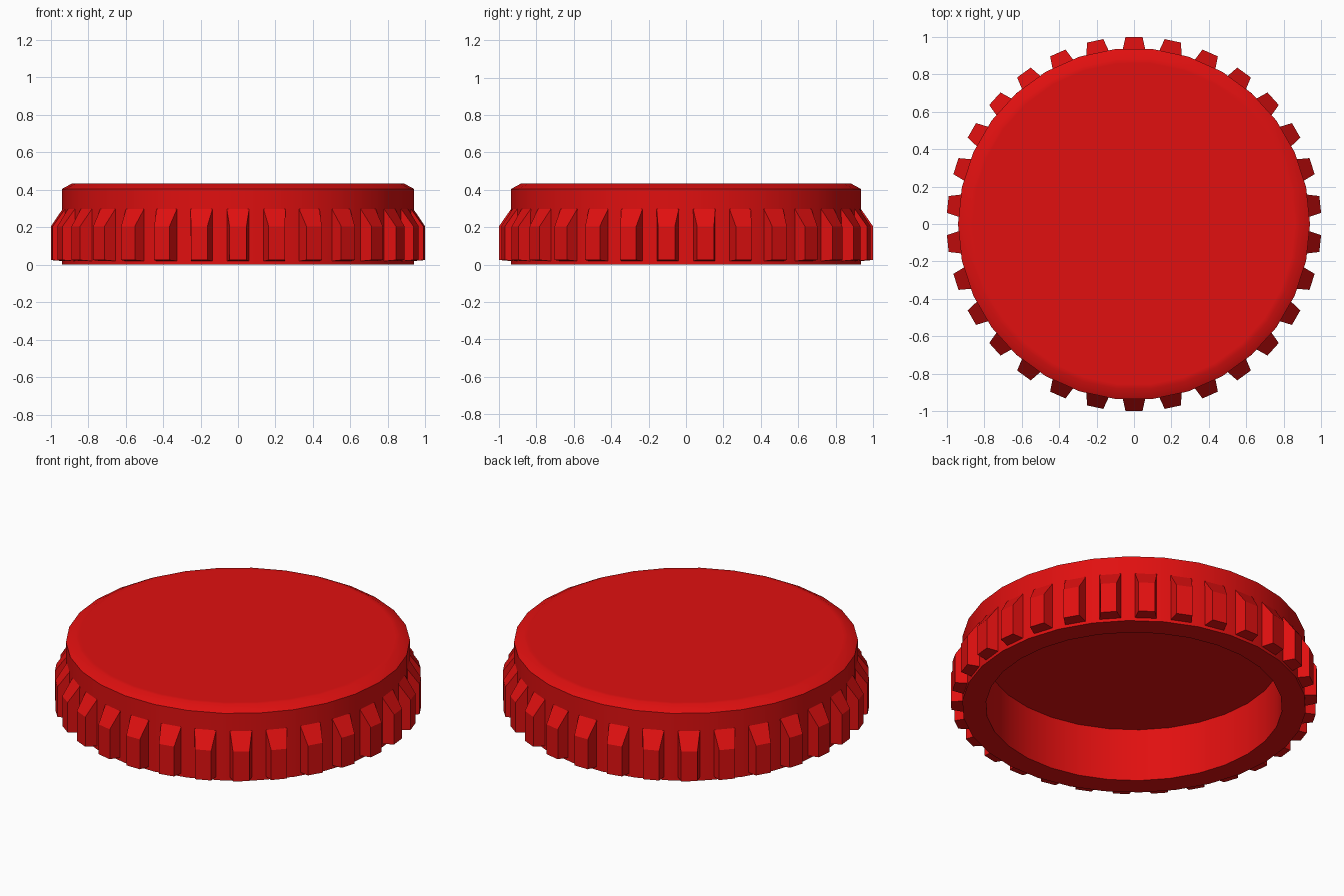
import bpy
import bmesh
from math import radians
from mathutils import Matrix, Vector

SIDES = 30
STEP = radians(360 / SIDES)

if "Cube" in bpy.data.objects:
    bpy.data.objects.remove(bpy.data.objects["Cube"], do_unlink=True)

# Red plastic
red = bpy.data.materials.new("red_plastic")
red.use_nodes = True
red.diffuse_color = (0.75, 0.005, 0.005, 1)
red.node_tree.nodes["Principled BSDF"].inputs["Base Color"].default_value = red.diffuse_color


def add_object(name, bm):
    bmesh.ops.recalc_face_normals(bm, faces=bm.faces)
    mesh = bpy.data.meshes.new(name)
    bm.to_mesh(mesh)
    bm.free()
    mesh.materials.append(red)
    obj = bpy.data.objects.new(name, mesh)
    bpy.context.collection.objects.link(obj)
    return obj


# Cap shell: profile (radius, height) turned round z, from inner ceiling to top
profile = [(0.81, 0.32), (0.81, 0), (0.94, 0), (0.94, 0.405), (0.885, 0.435), (0.86, 0.435)]
bm = bmesh.new()
rings = [[bm.verts.new(Matrix.Rotation(i * STEP, 3, "Z") @ Vector((r, 0, z)))
          for i in range(SIDES)] for r, z in profile]
for low, high in zip(rings, rings[1:]):
    for i in range(SIDES):
        j = (i + 1) % SIDES
        bm.faces.new((low[i], low[j], high[j], high[i]))
bm.faces.new(rings[0])
bm.faces.new(rings[-1])
cap = add_object("cap_shell", bm)
bpy.ops.object.select_all(action="DESELECT")
bpy.context.view_layer.objects.active = cap
cap.select_set(True)
bpy.ops.object.shade_smooth_by_angle(angle=radians(32))

# Grip ribs: one tapered rib per side, sloped at the top
rib = [(0.92, 0.062, 0.018), (1.0, 0.045, 0.025), (1.0, 0.045, 0.205), (0.934, 0.06, 0.3), (0.92, 0.062, 0.3)]
bm = bmesh.new()
for i in range(SIDES):
    turn = Matrix.Rotation((i + 0.5) * STEP, 3, "Z")
    left, right = [[bm.verts.new(turn @ Vector((r, side * w, z))) for r, w, z in rib]
                   for side in (1, -1)]
    bm.faces.new(left)
    bm.faces.new(right)
    for k in range(len(rib)):
        n = (k + 1) % len(rib)
        bm.faces.new((left[k], left[n], right[n], right[k]))
add_object("grip_ribs", bm)
